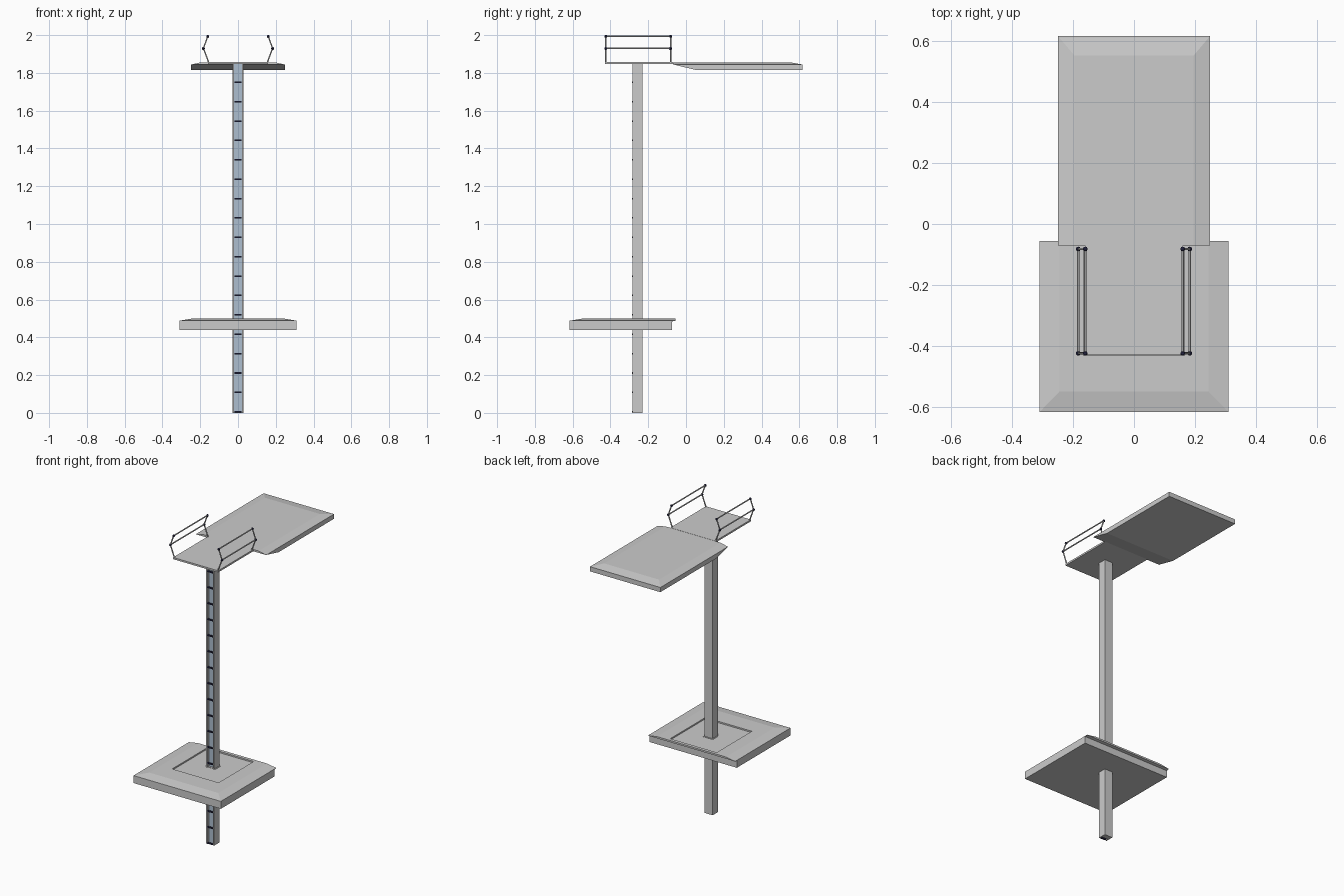
import bpy, bmesh
from mathutils import Vector

if "Cube" in bpy.data.objects:
    bpy.data.objects.remove(bpy.data.objects["Cube"])


def material(name, col):
    m = bpy.data.materials.new(name)
    m.diffuse_color = (*col, 1)
    m.use_nodes = True
    m.node_tree.nodes["Principled BSDF"].inputs["Base Color"].default_value = m.diffuse_color
    return m


dark = material("dark_metal", (0.02, 0.02, 0.06))
blue = material("blue_panel", (0.42, 0.52, 0.63))


def finish(name, bm, mat=None):
    bmesh.ops.recalc_face_normals(bm, faces=bm.faces[:])
    me = bpy.data.meshes.new(name)
    bm.to_mesh(me)
    bm.free()
    ob = bpy.data.objects.new(name, me)
    bpy.context.collection.objects.link(ob)
    if mat:
        me.materials.append(mat)
    return ob


def loft(name, sections, mat=None):
    """Rectangles (half_x, y0, z_at_y0, y1, z_at_y1) joined bottom to top."""
    bm = bmesh.new()
    rings = [[bm.verts.new(p) for p in ((-hx, y0, z0), (hx, y0, z0), (hx, y1, z1), (-hx, y1, z1))]
             for hx, y0, z0, y1, z1 in sections]
    bm.faces.new(rings[0])
    bm.faces.new(rings[-1])
    for a, b in zip(rings, rings[1:]):
        for i in range(4):
            j = (i + 1) % 4
            bm.faces.new((a[i], a[j], b[j], b[i]))
    return finish(name, bm, mat)


def box(name, hx, y0, y1, z0, z1, mat=None):
    return loft(name, [(hx, y0, z0, y1, z0), (hx, y0, z1, y1, z1)], mat)


def extrude(name, pts, vec):
    bm = bmesh.new()
    f = bm.faces.new([bm.verts.new(p) for p in pts])
    r = bmesh.ops.extrude_face_region(bm, geom=[f], use_keep_orig=True)
    bmesh.ops.translate(bm, vec=vec, verts=[v for v in r["geom"] if isinstance(v, bmesh.types.BMVert)])
    return finish(name, bm)


def tube(name, pts, r):
    cu = bpy.data.curves.new(name, "CURVE")
    cu.dimensions = "3D"
    cu.bevel_depth, cu.bevel_resolution, cu.use_fill_caps = r, 1, True
    sp = cu.splines.new("POLY")
    sp.points.add(len(pts) - 1)
    for p, co in zip(sp.points, pts):
        p.co = (*co, 1)
    ob = bpy.data.objects.new(name, cu)
    bpy.context.collection.objects.link(ob)
    return ob


# Column: U channel open to the front
F, B, W, D, I = -0.283, -0.230, 0.028, -0.262, 0.02
extrude("column", [(-W, F, 0), (-I, F, 0), (-I, D, 0), (I, D, 0),
                   (I, F, 0), (W, F, 0), (W, B, 0), (-W, B, 0)], (0, 0, 1.85))
box("ladder_panel", I, D - 0.002, D, 0, 1.85, blue)

# Ladder rungs
for i in range(18):
    z = 0.006 + i * 0.1026
    box("ladder_rung", I - 0.001, -0.285, -0.277, z - 0.004, z + 0.004, dark)

# Lower deck with a bevelled, slightly overhanging top and a shallow recess
box("lower_deck_body", 0.31, -0.617, -0.073, 0.44, 0.484)
lip = loft("lower_deck_top", [(0.31, -0.617, 0.484, -0.073, 0.484), (0.31, -0.617, 0.488, -0.055, 0.488),
                              (0.245, -0.55, 0.499, -0.055, 0.499)])
cut = box("recess_cutter", 0.165, -0.432, -0.076, 0.49, 0.55)
cut.hide_render = True
cut.hide_set(True)
mod = lip.modifiers.new("recess", "BOOLEAN")
mod.object, mod.solver = cut, "EXACT"
box("column_collar", 0.034, -0.277, -0.223, 0.486, 0.492)

# Upper platform
box("upper_platform", 0.16, -0.43, -0.07, 1.846, 1.857)

# Rear canopy slab: sloped underside near the platform, bevelled top
extrude("canopy_body", [(-0.25, -0.07, 1.845), (-0.25, 0.055, 1.815), (-0.25, 0.617, 1.815),
                        (-0.25, 0.617, 1.845)], (0.5, 0, 0))
loft("canopy_top", [(0.25, -0.07, 1.844, 0.617, 1.844), (0.195, -0.07, 1.856, 0.552, 1.856)])

# Guard rails on both sides with dark joints
for s in (-1, 1):
    prof = [(s * 0.155, 1.855), (s * 0.183, 1.93), (s * 0.16, 1.994)]
    for y in (-0.424, -0.082):
        tube("rail_post", [(x, y, z) for x, z in prof], 0.004)
        for x, z in prof[1:]:
            bm = bmesh.new()
            bmesh.ops.create_uvsphere(bm, u_segments=8, v_segments=6, radius=0.008)
            bmesh.ops.translate(bm, vec=Vector((x, y, z - 0.001)), verts=bm.verts[:])
            finish("rail_joint", bm, dark)
    for x, z in prof[1:]:
        tube("guard_rail", [(x, -0.424, z), (x, -0.082, z)], 0.004)
